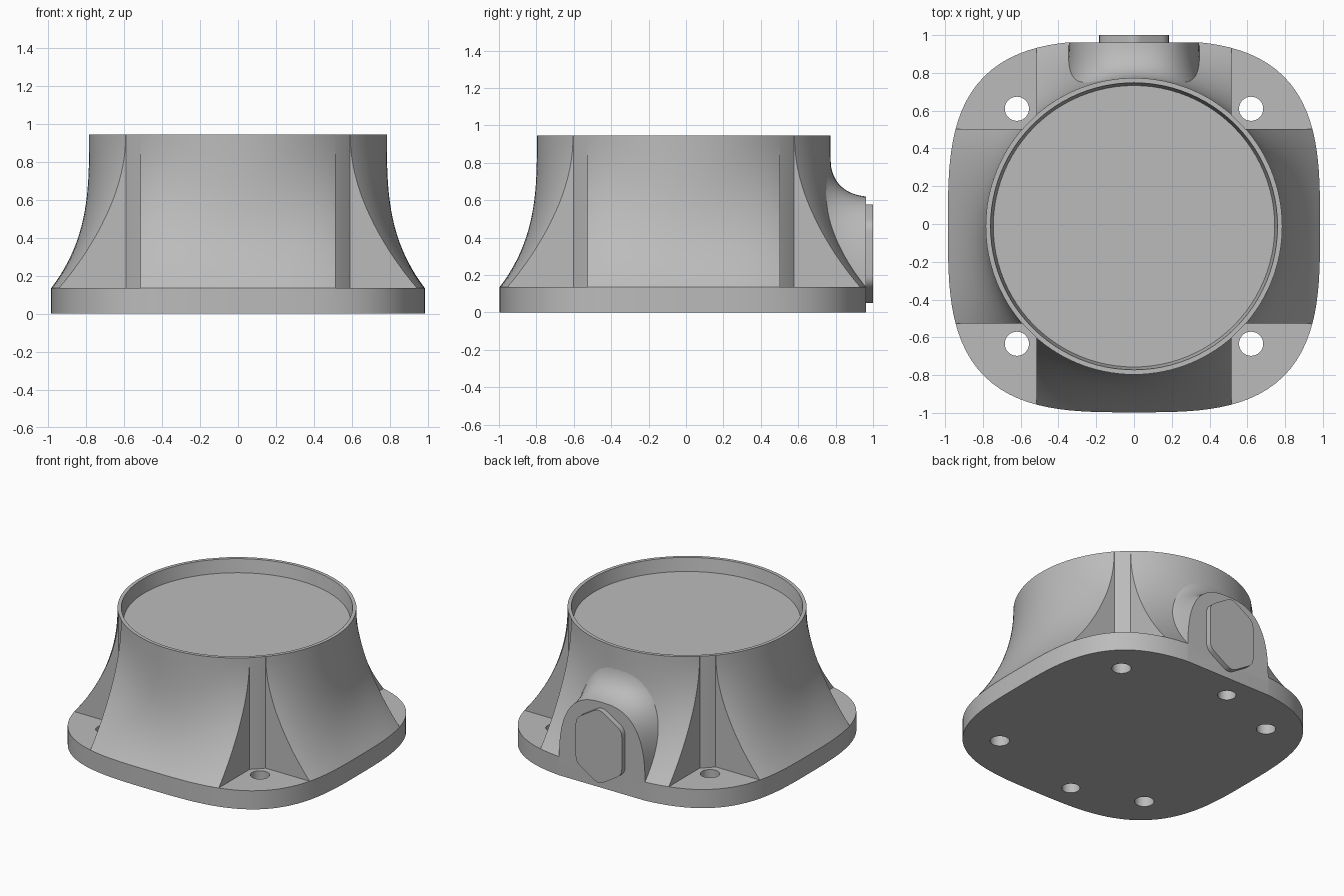
import bpy, bmesh, math

if "Cube" in bpy.data.objects:
    bpy.data.objects.remove(bpy.data.objects["Cube"], do_unlink=True)

CY = -0.012        # centre of the housing in y
HALF, POWER = 0.985, 3.2
RING, TOP, PLATE = 0.785, 0.945, 0.135
NOTCH = 0.515
BACK = 0.962       # flat back face

grey = bpy.data.materials.new("plain grey")
grey.use_nodes = True
grey.diffuse_color = (0.5, 0.5, 0.5, 1)
grey.node_tree.nodes["Principled BSDF"].inputs["Base Color"].default_value = (0.5, 0.5, 0.5, 1)


def loft(name, rings, closed=True, caps=True):
    """Skin a list of equal-length point rings."""
    bm = bmesh.new()
    rows = [[bm.verts.new(p) for p in ring] for ring in rings]
    n = len(rows[0])
    for a, b in zip(rows, rows[1:]):
        for i in range(n if closed else n - 1):
            j = (i + 1) % n
            bm.faces.new((a[i], a[j], b[j], b[i]))
    if caps:
        bm.faces.new(rows[0])
        bm.faces.new(rows[-1])
    bmesh.ops.recalc_face_normals(bm, faces=bm.faces)
    mesh = bpy.data.meshes.new(name)
    bm.to_mesh(mesh)
    bm.free()
    mesh.materials.append(grey)
    ob = bpy.data.objects.new(name, mesh)
    bpy.context.collection.objects.link(ob)
    return ob


def prism(name, outline, z0, z1):
    return loft(name, [[(x, y, z) for x, y in outline] for z in (z0, z1)])


def circle(r, x=0, y=CY, n=96):
    return [(x + r * math.cos(math.tau * i / n), y + r * math.sin(math.tau * i / n)) for i in range(n)]


def activate(ob):
    bpy.ops.object.select_all(action='DESELECT')
    ob.select_set(True)
    bpy.context.view_layer.objects.active = ob


def cut(ob, cutter):
    cutter.hide_render = True
    mod = ob.modifiers.new("cut", 'BOOLEAN')
    mod.operation, mod.solver, mod.object = 'DIFFERENCE', 'EXACT', cutter
    activate(ob)
    bpy.ops.object.modifier_apply(modifier=mod.name)
    bpy.data.objects.remove(cutter, do_unlink=True)


def smooth(ob, degrees=25):
    activate(ob)
    bpy.ops.object.shade_smooth_by_angle(angle=math.radians(degrees))


# Flared housing: rounded-square plate blending up to a round rim
def section(z, t, n=128):
    ring = []
    for i in range(n):
        a = math.tau * i / n
        c, s = math.cos(a), math.sin(a)
        outer = HALF / (abs(c) ** POWER + abs(s) ** POWER) ** (1 / POWER)
        blend = (1 - t) ** (3.1 - math.sin(2 * a) ** 2)
        r = RING + (outer - RING) * blend
        ring.append((r * c, CY + r * s, z))
    return ring


STEPS = 24
rings = [section(0, 0)]
for k in range(STEPS + 1):
    t = k / STEPS
    rings.append(section(PLATE + (TOP - PLATE) * t, t))
housing = loft("flared_housing", rings)

# Flat back
cut(housing, prism("back_cutter", [(-2, BACK), (2, BACK), (2, 2), (-2, 2)], -1, 2))

# Corner notches leave the round barrel wall and flat gusset sides
r = RING - 0.002
start = math.asin(NOTCH / r)
arc = [start + (math.pi / 2 - 2 * start) * i / 8 for i in range(9)]
notch = [(r * math.cos(a), r * math.sin(a)) for a in arc] + [(NOTCH, 1.5), (1.5, 1.5), (1.5, NOTCH)]
for sx in (-1, 1):
    for sy in (-1, 1):
        cut(housing, prism("notch_cutter", [(sx * x, CY + sy * y) for x, y in notch], PLATE, 1.5))
        # Through hole in each corner of the plate
        cut(housing, prism("hole_cutter", circle(0.064, sx * 0.62, CY + sy * 0.622, 32), -1, 0.5))

# Blind holes underneath
for sy in (-1, 1):
    cut(housing, prism("blind_cutter", circle(0.06, -0.137, CY + sy * 0.797, 32), -1, 0.25))

# Shallow round recess in the top, slightly tapered
levels = [(0.745, 0.85), (0.76, TOP), (0.76, 1.2)]
cut(housing, loft("recess_cutter", [[(x, y, z) for x, y in circle(rad)] for rad, z in levels]))
smooth(housing)

# Rear boss: arched flat face with a concave sweep into the barrel
W, LOW, HIGH = 0.345, 0.1, 0.62
N, SWEEP = 40, 14


def rail(u, t):
    a = math.pi * u
    c, s = math.cos(a), math.sin(a)
    x = W * math.copysign(abs(c) ** 0.75, c)
    z = LOW + (HIGH - LOW) * abs(s) ** 0.75
    xe, ze = x * 1.4, LOW + (z - LOW) * 1.44
    ye = CY + math.sqrt((RING - 0.004) ** 2 - xe * xe)
    pts = ((x, BACK, z), (x * 1.05, ye, z + 0.02 * s), (xe, ye, ze))
    w = ((1 - t) ** 2, 2 * t * (1 - t), t * t)
    return tuple(sum(w[k] * pts[k][i] for k in range(3)) for i in range(3))


rows = [[rail(i / N, k / SWEEP) for i in range(N + 1)] for k in range(SWEEP + 1)]
boss = loft("rear_boss", rows, closed=False, caps=False)
bm = bmesh.new()
bm.from_mesh(boss.data)
bm.verts.ensure_lookup_table()
bm.faces.new(bm.verts[:N + 1])
bmesh.ops.recalc_face_normals(bm, faces=bm.faces)
front = max(bm.faces, key=lambda f: len(f.verts))
if front.normal.y < 0:
    bmesh.ops.reverse_faces(bm, faces=bm.faces)
bm.to_mesh(boss.data)
bm.free()
smooth(boss, 35)

# Tall six-sided cover on the boss, with rounded corners
hexagon = [(0, 0.59), (0.185, 0.475), (0.185, 0.155), (0, 0.04), (-0.185, 0.155), (-0.185, 0.475)]
outline = []
for i, (x, z) in enumerate(hexagon):
    ends = []
    for qx, qz in (hexagon[i - 1], hexagon[(i + 1) % 6]):
        f = 0.045 / math.hypot(qx - x, qz - z)
        ends.append((x + (qx - x) * f, z + (qz - z) * f))
    for k in range(5):
        t = k / 4
        w = ((1 - t) ** 2, 2 * t * (1 - t), t * t)
        outline.append((w[0] * ends[0][0] + w[1] * x + w[2] * ends[1][0],
                        w[0] * ends[0][1] + w[1] * z + w[2] * ends[1][1]))
cover = loft("rear_cover", [[(x, y, z) for x, z in outline] for y in (BACK - 0.01, 1.0)])
smooth(cover)
